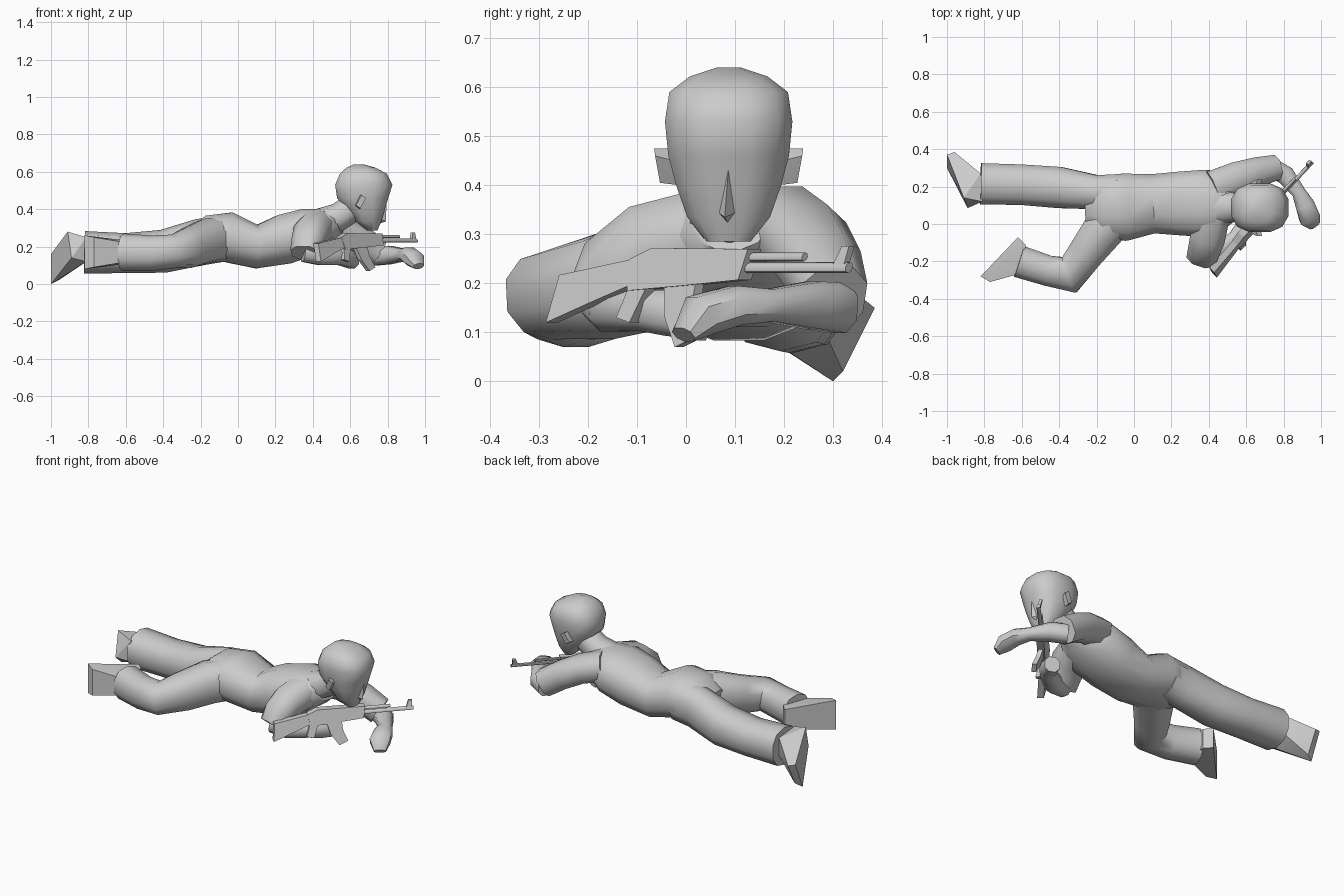
import bpy, bmesh, math
from mathutils import Vector

Z = Vector((0, 0, 1))


def finish(name, bm, angle=40):
    bmesh.ops.recalc_face_normals(bm, faces=bm.faces[:])
    me = bpy.data.meshes.new(name)
    bm.to_mesh(me)
    bm.free()
    ob = bpy.data.objects.new(name, me)
    bpy.context.collection.objects.link(ob)
    bpy.ops.object.select_all(action='DESELECT')
    ob.select_set(True)
    bpy.context.view_layer.objects.active = ob
    if angle:
        bpy.ops.object.shade_smooth_by_angle(angle=math.radians(angle))
    return ob


def skin(bm, rings):
    rings = [[bm.verts.new(p) for p in r] for r in rings]
    n = len(rings[0])
    for a, b in zip(rings, rings[1:]):
        for i in range(n):
            j = (i + 1) % n
            bm.faces.new((a[i], a[j], b[j], b[i]))
    bm.faces.new(rings[0])
    bm.faces.new(rings[-1])


def sq(v, e):
    return math.copysign(abs(v) ** e, v)


def loft(name, secs, n=10, e=0.85, angle=50):
    """Tube through (x, y, z, half width, half height) sections."""
    P = [Vector(s[:3]) for s in secs]
    rings = []
    for k, s in enumerate(secs):
        d1 = (P[k] - P[max(k - 1, 0)]).normalized()
        d2 = (P[min(k + 1, len(P) - 1)] - P[k]).normalized()
        t = (d1 + d2).normalized()
        side = t.cross(Z).normalized()
        up = side.cross(t).normalized()
        rings.append([P[k] + side * s[3] * sq(math.cos(a), e) + up * s[4] * sq(math.sin(a), e)
                      for a in [2 * math.pi * (i + .5) / n for i in range(n)]])
    bm = bmesh.new()
    skin(bm, rings)
    return finish(name, bm, angle)


def hull(name, pts):
    bm = bmesh.new()
    for p in pts:
        bm.verts.new(p)
    bmesh.ops.convex_hull(bm, input=bm.verts[:])
    return finish(name, bm, 25)


# torso and neck
loft("torso", [(-.25, .09, .23, .11, .07), (-.16, .09, .245, .175, .125), (-.05, .09, .25, .185, .138),
               (.1, .108, .2, .163, .12), (.25, .11, .24, .175, .138), (.38, .11, .28, .185, .13),
               (.47, .1, .31, .15, .1), (.54, .09, .33, .08, .065)], n=12)
loft("neck", [(.44, .09, .32, .1, .085), (.54, .09, .36, .08, .075), (.66, .09, .44, .075, .075)])

# trouser legs
loft("straight_leg", [(-.08, .17, .24, .1, .12), (-.2, .17, .225, .095, .125), (-.4, .195, .175, .115, .115),
                      (-.6, .21, .165, .113, .107), (-.82, .215, .17, .115, .113)])
loft("bent_leg", [(-.1, .03, .24, .11, .12), (-.17, -.04, .23, .115, .12), (-.26, -.16, .195, .1, .11),
                  (-.345, -.272, .175, .105, .09), (-.46, -.25, .165, .085, .095), (-.615, -.2, .17, .09, .1)])

# feet: sole quad, toe top, ankle
hull("left_foot", [(-1, .30, 0), (-1, .37, .16), (-.91, .14, .28), (-.89, .085, .14),
                   (-.96, .385, .15), (-.96, .32, .02), (-.82, .27, .24), (-.82, .27, .13),
                   (-.81, .12, .25), (-.81, .12, .12)])
hull("right_foot", [(-.82, -.28, .08), (-.82, -.28, .26), (-.62, -.07, .23), (-.62, -.07, .11),
                    (-.77, -.31, .25), (-.77, -.31, .09), (-.59, -.26, .22), (-.59, -.26, .12),
                    (-.58, -.11, .23), (-.58, -.11, .11)])

# sleeves, forearms and hands
loft("right_sleeve", [(.42, .05, .30, .1, .1), (.395, -.07, .275, .1, .095), (.375, -.14, .22, .09, .09),
                      (.36, -.185, .165, .083, .06)], n=8)
loft("right_forearm", [(.35, -.17, .165, .05, .05), (.44, -.15, .15, .055, .052), (.54, -.08, .145, .045, .045),
                       (.58, -.03, .14, .05, .05), (.61, .04, .125, .045, .045)], n=8)
loft("left_sleeve", [(.42, .19, .32, .1, .085), (.54, .24, .29, .095, .08), (.65, .275, .235, .085, .08),
                     (.75, .3, .17, .072, .08)], n=8)
loft("left_forearm", [(.73, .31, .15, .05, .055), (.81, .26, .155, .055, .052), (.88, .17, .155, .04, .035),
                      (.915, .1, .155, .055, .043), (.94, .03, .135, .06, .045), (.965, -.005, .095, .035, .02)], n=8)

# head: horizontal slices of (z, back x, front x, half width)
YC = .087
rings = []
for z, x0, x1, w in [(.285, .69, .745, .045), (.335, .63, .765, .085), (.40, .58, .785, .108),
                     (.46, .53, .803, .124), (.53, .52, .825, .131), (.59, .545, .795, .122),
                     (.622, .58, .735, .08), (.64, .62, .67, .025)]:
    rings.append([((x0 + x1) / 2 + (x1 - x0) / 2 * sq(math.cos(a), .75) * 1.03,
                   YC + w * sq(math.sin(a), .8) * 1.02, z)
                  for a in [2 * math.pi * (i + .5) / 12 for i in range(12)]])
bm = bmesh.new()
skin(bm, rings)
finish("head", bm, 50)
hull("nose", [(.795, YC, .44), (.75, YC - .028, .35), (.75, YC + .028, .35), (.79, YC - .008, .335),
              (.75, YC, .32)])
for name, s in (("right_ear", -1), ("left_ear", 1)):
    hull(name, [(x, YC + s * o, z) for o, x, z in
                [(.11, .65, .475), (.11, .675, .45), (.1, .65, .40), (.1, .625, .42),
                 (.152, .66, .475), (.15, .685, .46), (.14, .655, .405), (.14, .63, .42)]])


# rifle: profiles in (distance along gun, height), leaning slightly
def gun(s, lat, z):
    lat += (.2 - z) * .3
    return Vector((.42 + .685 * s + .729 * lat, -.25 + .729 * s - .685 * lat, z))


def plate(name, prof, half):
    bm = bmesh.new()
    skin(bm, [[gun(s, l, z) for s, z in prof] for l in (-half, half)])
    finish(name, bm, 0)


def rod(name, s0, s1, z, r):
    bm = bmesh.new()
    skin(bm, [[gun(s, r * math.cos(a), z + r * math.sin(a))
               for a in [math.pi * i / 4 for i in range(8)]] for s in (s0, s1)])
    finish(name, bm, 50)


plate("rifle_stock", [(-.01, .12), (0, .217), (.2, .25), (.2, .195), (.1, .16)], .018)
plate("rifle_receiver", [(.2, .185), (.19, .25), (.245, .272), (.515, .27), (.505, .207), (.35, .195)], .02)
plate("rifle_magazine", [(.29, .21), (.38, .21), (.385, .15), (.41, .09), (.36, .07), (.315, .13)], .013)
plate("rifle_grip", [(.2, .2), (.25, .2), (.22, .12), (.18, .13)], .014)
rod("rifle_barrel", .5, .79, .232, .011)
rod("rifle_gas_tube", .5, .66, .254, .009)
plate("rifle_front_sight", [(.745, .225), (.765, .276), (.785, .276), (.78, .225)], .008)
